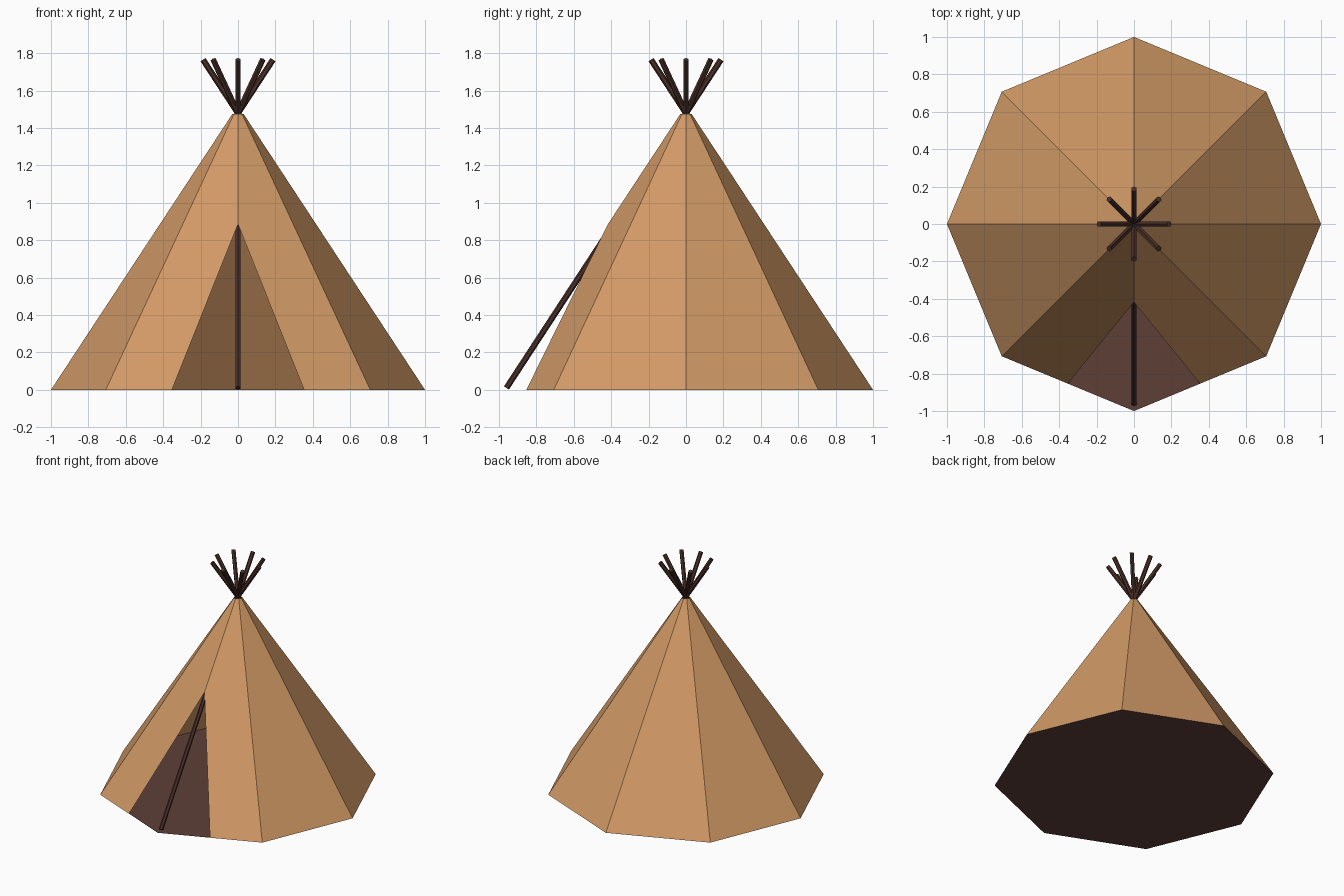
import bpy
import bmesh
from math import sin, cos, pi
from mathutils import Vector

if "Cube" in bpy.data.objects:
    bpy.data.objects.remove(bpy.data.objects["Cube"])

SIDES = 8
TOP_Z, TOP_R = 1.475, 0.03
DOOR_Z = 0.885


def material(name, hex_rgb):
    lin = []
    for i in (0, 2, 4):
        c = int(hex_rgb[i:i + 2], 16) / 255
        lin.append(c / 12.92 if c <= 0.04045 else ((c + 0.055) / 1.055) ** 2.4)
    m = bpy.data.materials.new(name)
    m.diffuse_color = (*lin, 1)
    m.use_nodes = True
    m.node_tree.nodes["Principled BSDF"].inputs["Base Color"].default_value = m.diffuse_color
    return m


canvas_mat = material("tan canvas", "D29A66")
floor_mat = material("brown floor", "5D4037")
pole_mat = material("dark wood", "4A2F28")


def finish(name, bm, mat):
    mesh = bpy.data.meshes.new(name)
    bm.to_mesh(mesh)
    bm.free()
    mesh.materials.append(mat)
    obj = bpy.data.objects.new(name, mesh)
    bpy.context.collection.objects.link(obj)
    return obj


def corner(i, r, z):
    # corner 0 is the front edge of the tent
    a = -pi / 2 + 2 * pi * i / SIDES
    return Vector((r * cos(a), r * sin(a), z))


# canvas cover: flat panels, the two front ones cut back for the door
bm = bmesh.new()
base = [bm.verts.new(corner(i, 1, 0)) for i in range(1, SIDES)]
top = [bm.verts.new(corner(i, TOP_R, TOP_Z)) for i in range(SIDES)]
for i in range(1, SIDES - 1):
    bm.faces.new((base[i - 1], base[i], top[i + 1], top[i]))
front = corner(0, 1, 0)
door_top = bm.verts.new(front.lerp(corner(0, TOP_R, TOP_Z), DOOR_Z / TOP_Z))
door_right = bm.verts.new((front + base[0].co) / 2)
door_left = bm.verts.new((front + base[-1].co) / 2)
bm.faces.new((door_right, base[0], top[1], top[0], door_top))
bm.faces.new((base[-1], door_left, door_top, top[0], top[-1]))
finish("canvas_cover", bm, canvas_mat)

# ground sheet
bm = bmesh.new()
bm.faces.new([bm.verts.new(corner(i, 1, 0)) for i in range(SIDES)])
finish("floor", bm, floor_mat)

# poles: run inside each canvas edge and cross through the top
for i in range(SIDES):
    a, b = corner(i, 0.96, 0.01), corner(i, -0.187, 1.765)
    d = b - a
    bm = bmesh.new()
    bmesh.ops.create_cone(bm, cap_ends=True, segments=6, radius1=0.016,
                          radius2=0.016, depth=d.length)
    pole = finish(f"pole_{i + 1}", bm, pole_mat)
    pole.location = (a + b) / 2
    pole.rotation_euler = d.to_track_quat('Z', 'Y').to_euler()
